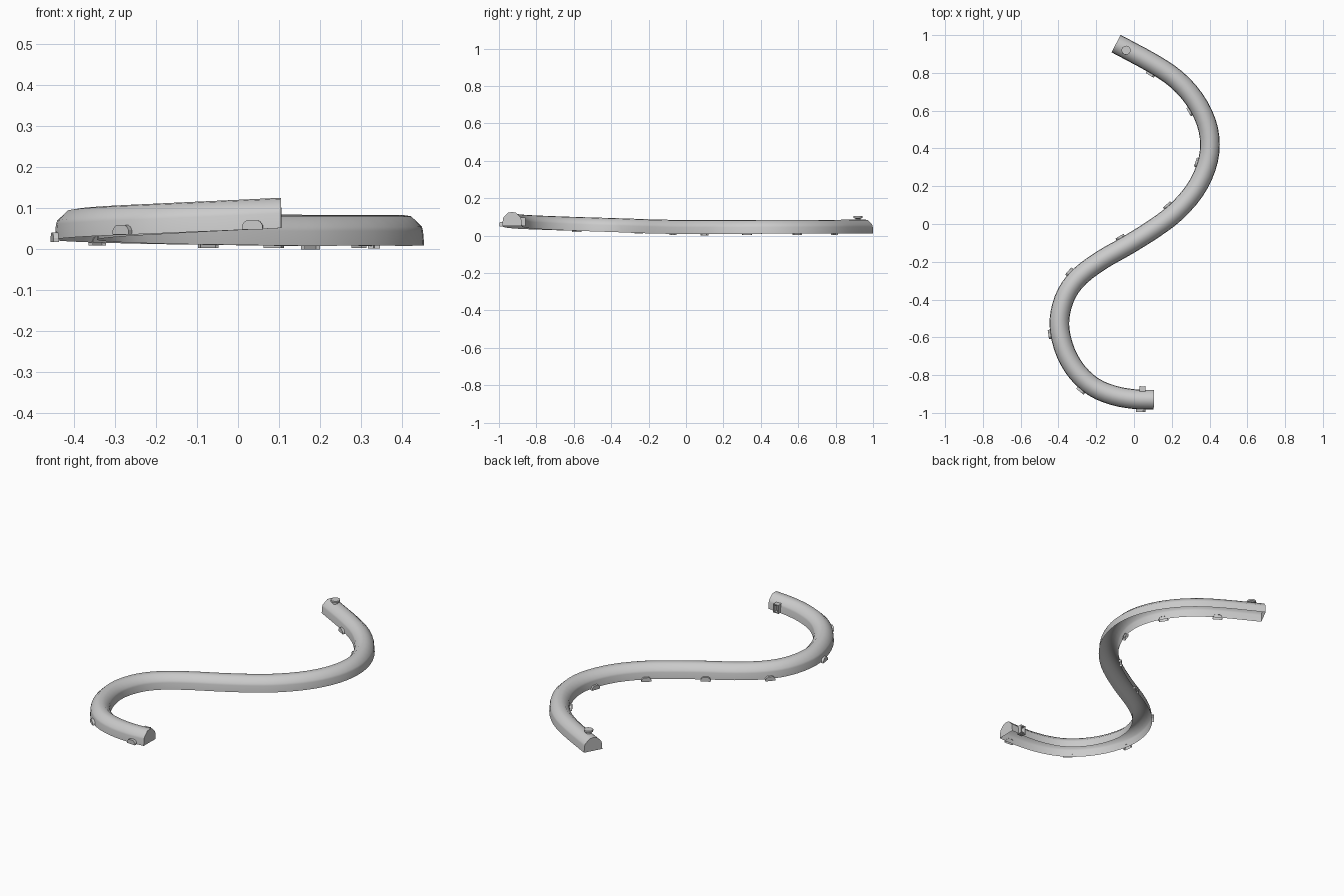
import bpy, bmesh, math
from mathutils import Vector

if "Cube" in bpy.data.objects:
    bpy.data.objects.remove(bpy.data.objects["Cube"])

# centre line of the open underside of the rail
PATH = [Vector(p) for p in [
    (0.105, -0.93, 0.052), (0.0, -0.927, 0.047), (-0.11, -0.907, 0.042),
    (-0.215, -0.862, 0.037), (-0.30, -0.785, 0.033), (-0.36, -0.685, 0.029),
    (-0.392, -0.57, 0.025), (-0.39, -0.47, 0.022), (-0.355, -0.365, 0.019),
    (-0.285, -0.275, 0.016), (-0.17, -0.19, 0.013), (-0.03, -0.11, 0.011),
    (0.11, -0.022, 0.009), (0.22, 0.062, 0.009), (0.32, 0.175, 0.009),
    (0.382, 0.30, 0.009), (0.402, 0.42, 0.010), (0.382, 0.54, 0.010),
    (0.32, 0.66, 0.010), (0.225, 0.765, 0.010), (0.10, 0.85, 0.011),
    (-0.095, 0.955, 0.012)]]
HALF = [(0.052, 0), (0.049, 0.036), (0.046, 0.046), (0.020, 0.071)]
PROFILE = HALF + [(0, 0.074)] + [(-x, z) for x, z in reversed(HALF)]


def spline(pts, n=3):
    p = [2 * pts[0] - pts[1]] + pts + [2 * pts[-1] - pts[-2]]
    out = []
    for i in range(1, len(p) - 2):
        a, b, c, d = p[i - 1:i + 3]
        for k in range(n):
            t = k / n
            out.append(0.5 * (2 * b + (c - a) * t + (2 * a - 5 * b + 4 * c - d) * t * t
                              + (3 * b - a - 3 * c + d) * t ** 3))
    return out + [pts[-1]]


SAMPLES = spline(PATH)


def left(i):
    t = SAMPLES[min(i + 1, len(SAMPLES) - 1)] - SAMPLES[max(i - 1, 0)]
    return Vector((-t.y, t.x, 0)).normalized()


def loft(name, rings, angle=30, closed=True, first=True):
    """Skin the rings; an unclosed one stays open along the bottom."""
    bm = bmesh.new()
    vs = [[bm.verts.new(p) for p in r] for r in rings]
    n = len(vs[0])
    for a, b in zip(vs, vs[1:]):
        for k in range(n if closed else n - 1):
            bm.faces.new((a[k], a[(k + 1) % n], b[(k + 1) % n], b[k]))
    if first:
        bm.faces.new(vs[0])
    bm.faces.new(vs[-1])
    bmesh.ops.recalc_face_normals(bm, faces=bm.faces)
    bm.faces.ensure_lookup_table()
    me = bpy.data.meshes.new(name)
    bm.to_mesh(me)
    bm.free()
    ob = bpy.data.objects.new(name, me)
    bpy.context.collection.objects.link(ob)
    bpy.ops.object.select_all(action='DESELECT')
    ob.select_set(True)
    bpy.context.view_layer.objects.active = ob
    bpy.ops.object.shade_smooth_by_angle(angle=math.radians(angle))
    return ob


# curved rail, hollow and open underneath, closed at both ends
loft("curved_rail", [[p + left(i) * x + Vector((0, 0, z)) for x, z in PROFILE]
                     for i, p in enumerate(SAMPLES)], 50, closed=False)

# half-round tabs along the left lower edge
TABS = [(0.035, -0.99), (-0.28, -0.88), (-0.45, -0.585), (-0.335, -0.26), (-0.07, -0.075),
        (0.18, 0.095), (0.335, 0.325), (0.295, 0.595), (0.085, 0.79)]
ARC = [(0.025, 0), (0.025, 0.010), (0.020, 0.018), (0.012, 0.023),
       (-0.012, 0.023), (-0.020, 0.018), (-0.025, 0.010), (-0.025, 0)]
for j, (x, y) in enumerate(TABS):
    i = min(range(len(SAMPLES)), key=lambda k: (SAMPLES[k].xy - Vector((x, y))).length)
    side = left(i)
    along = Vector((side.y, -side.x, 0))
    # slide along the rail to the exact station
    base = SAMPLES[i] + along * (Vector((x, y, 0)) - SAMPLES[i]).dot(along)
    base.z = 0.037 if j == 1 else 0.049 if j == 0 else max(0, SAMPLES[i].z - 0.007)
    if j == 5:
        base.z = 0
    loft("edge_tab_%d" % (j + 1),
         [[base + side * d + along * u + Vector((0, 0, w)) for u, w in ARC]
          for d in (0.049, 0.066 if j == 0 else 0.063)], closed=False, first=False)

# button on top of the far end
rings = [(0.014, 0.078), (0.014, 0.090), (0.024, 0.095), (0.024, 0.105)]
loft("top_button", [[Vector((-0.042 + r * math.cos(a * math.tau / 16),
                             0.92 + r * math.sin(a * math.tau / 16), z)) for a in range(16)]
                    for r, z in rings])


# small frame buckle on the inner side of the near end
def box(name, x0, x1, y0, y1, z0, z1):
    q = [(x0, y0), (x1, y0), (x1, y1), (x0, y1)]
    loft(name, [[Vector((x, y, z)) for x, y in q] for z in (z0, z1)])


for k, x in enumerate((0.030, 0.056)):
    box("buckle_side_%d" % k, x, x + 0.006, -0.89, -0.858, 0.050, 0.098)
for k, z in enumerate((0.050, 0.092)):
    box("buckle_bar_%d" % k, 0.036, 0.056, -0.89, -0.860, z, z + 0.006)
